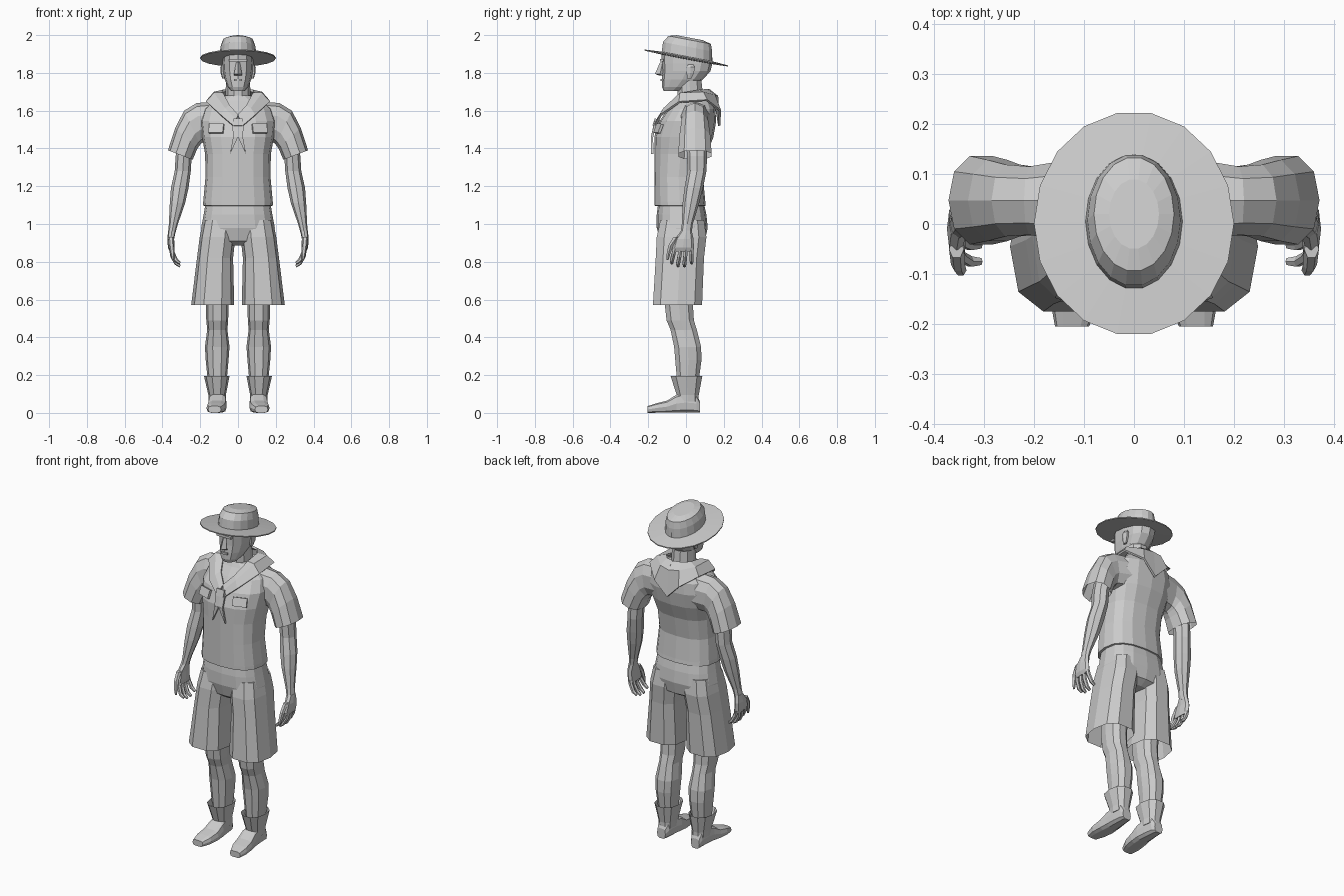
import bpy, bmesh
from math import cos, sin, pi
from mathutils import Vector, Matrix


def finish(name, bm, mirror=False, thick=0):
    bmesh.ops.recalc_face_normals(bm, faces=bm.faces[:])
    me = bpy.data.meshes.new(name)
    bm.to_mesh(me)
    bm.free()
    ob = bpy.data.objects.new(name, me)
    bpy.context.collection.objects.link(ob)
    if thick:
        s = ob.modifiers.new("Thickness", 'SOLIDIFY')
        s.thickness, s.offset = thick, 0
    if mirror:
        ob.modifiers.new("Mirror", 'MIRROR').merge_threshold = 0.0005
    return ob


# ring builders: each returns (centre, half axis u, half axis v)
def flat(x0, x1, y0, y1, z, slope=0):
    """Level ring; slope tips it along y."""
    cy, h = (y0 + y1) / 2, (y1 - y0) / 2
    return (Vector(((x0 + x1) / 2, cy, z + slope * cy)),
            Vector(((x1 - x0) / 2, 0, 0)), Vector((0, h, slope * h)))


def slanted(xa, za, xb, zb, y0, y1):
    """Ring spanning two points in the front view."""
    return (Vector(((xa + xb) / 2, (y0 + y1) / 2, (za + zb) / 2)),
            Vector(((xa - xb) / 2, 0, (za - zb) / 2)), Vector((0, (y1 - y0) / 2, 0)))


def upright(x0, x1, z0, z1, y):
    """Ring standing across the y axis."""
    return (Vector(((x0 + x1) / 2, y, (z0 + z1) / 2)),
            Vector(((x1 - x0) / 2, 0, 0)), Vector((0, 0, (z1 - z0) / 2)))


def loft(name, rings, n=12, p=1.0, caps=(True, True), mirror=False):
    """Skin over rings; p below 1 makes the section boxier."""
    bm = bmesh.new()
    sp = lambda t: (1 if t > 0 else -1) * (abs(t) ** p if abs(t) > 1e-6 else 0)
    rows = [[bm.verts.new(c + u * sp(cos(2 * pi * i / n)) + v * sp(sin(2 * pi * i / n)))
             for i in range(n)] for c, u, v in rings]
    for a, b in zip(rows, rows[1:]):
        for i in range(n):
            j = (i + 1) % n
            bm.faces.new((a[i], a[j], b[j], b[i]))
    if caps[0]:
        bm.faces.new(rows[0])
    if caps[1]:
        bm.faces.new(rows[-1])
    return finish(name, bm, mirror)


def block(name, loc, size, rx=0, rz=0, mirror=False):
    bm = bmesh.new()
    m = (Matrix.Translation(loc) @ Matrix.Rotation(rz, 4, 'Z') @ Matrix.Rotation(rx, 4, 'X')
         @ Matrix.Diagonal((*size, 1)))
    bmesh.ops.create_cube(bm, size=1, matrix=m)
    return finish(name, bm, mirror)


def sym(x, y0, y1, z, slope=0):
    return flat(-x, x, y0, y1, z, slope)


# hat, tipped back
T = -0.19
loft("hat", [sym(.08, -.11, .12, 1.872, T), sym(.2, -.223, .225, 1.876, T),
             sym(.2, -.223, .225, 1.882, T), sym(.097, -.13, .14, 1.888, T),
             sym(.093, -.124, .14, 1.94, T), sym(.08, -.095, .134, 1.978, T),
             sym(.05, -.05, .09, 1.99, T)], 18)

# head, neck and face
loft("neck", [sym(.08, -.05, .11, 1.58), sym(.066, -.048, .095, 1.67),
              sym(.064, -.05, .085, 1.76)], 10)
loft("head", [sym(.038, -.118, -.02, 1.705), sym(.054, -.127, .03, 1.725),
              sym(.07, -.128, .09, 1.765), sym(.079, -.126, .13, 1.81),
              sym(.081, -.128, .14, 1.85), sym(.08, -.13, .138, 1.91)], 12, .85)
loft("nose", [sym(.02, -.14, -.11, 1.785), sym(.021, -.164, -.11, 1.795),
              sym(.01, -.138, -.11, 1.855)], 4)
block("brow", (0, -.128, 1.866), (.095, .018, .014))
block("lips", (0, -.128, 1.762), (.04, .012, .012))
loft("ear", [flat(.07, .084, .005, .03, 1.77), flat(.07, .092, 0, .045, 1.80),
             flat(.07, .094, 0, .05, 1.83), flat(.07, .085, .01, .04, 1.845)], 6, mirror=True)

# shirt body
loft("shirt", [sym(.172, -.158, .095, 1.095), sym(.185, -.168, .105, 1.098),
               sym(.184, -.168, .102, 1.12), sym(.172, -.168, .09, 1.25),
               sym(.174, -.168, .11, 1.37), sym(.19, -.168, .145, 1.46),
               sym(.2, -.14, .16, 1.545), sym(.18, -.095, .155, 1.61),
               sym(.125, -.06, .135, 1.655), sym(.07, -.045, .1, 1.68)], 16, .78)
loft("sleeve", [slanted(.11, 1.65, .12, 1.44, -.04, .135), slanted(.22, 1.64, .19, 1.43, -.025, .118),
                slanted(.285, 1.60, .20, 1.42, -.028, .122), slanted(.332, 1.51, .215, 1.40, -.038, .132),
                slanted(.371, 1.39, .24, 1.34, -.045, .14)], 10, .9, (False, False), True)
block("pocket_flap", (.115, -.146, 1.505), (.08, .014, .05), -.35, .32, True)

# arm and hand
loft("arm", [flat(.215, .305, 0, .11, 1.47), flat(.245, .33, .005, .112, 1.36),
             flat(.25, .335, .008, .108, 1.28), flat(.262, .355, -.008, .09, 1.19),
             flat(.28, .361, -.018, .07, 1.11), flat(.318, .366, -.022, .036, 1.0),
             flat(.332, .37, -.03, .03, .95)], 8, mirror=True)
loft("palm", [flat(.33, .37, -.025, .03, .965), flat(.338, .374, -.06, .04, .92),
              flat(.335, .371, -.075, .042, .875), flat(.335, .362, -.07, .04, .855)],
     8, .8, mirror=True)
for k, (y, tip_y, drop) in enumerate([(-.055, -.075, .015), (-.027, -.042, 0),
                                      (.0, -.008, 0), (.027, .03, .015)]):
    r = .012
    loft("finger_%d" % (k + 1),
         [slanted(.366, .875, .34, .87, y - r, y + r),
          slanted(.358, .825 + drop, .335, .835 + drop, (y + tip_y) / 2 - r, (y + tip_y) / 2 + r),
          slanted(.335, .785 + drop, .32, .8 + drop, tip_y - r, tip_y + r),
          slanted(.31, .77 + drop, .303, .784 + drop, tip_y - .008, tip_y + .008)], 6, mirror=True)
loft("thumb", [flat(.34, .37, -.07, -.03, .93), flat(.338, .366, -.096, -.066, .885),
               flat(.335, .358, -.104, -.082, .84), flat(.338, .35, -.103, -.092, .81)],
     6, mirror=True)

# shorts
loft("shorts_hips", [sym(.09, -.1, .06, .885), sym(.185, -.135, .1, .91), sym(.195, -.155, .115, .98),
                     sym(.182, -.155, .108, 1.05), sym(.168, -.145, .09, 1.13)], 16, .78)
loft("shorts_leg", [flat(.012, .185, -.14, .1, 1.02), flat(.014, .203, -.16, .113, .93),
                    flat(.026, .217, -.165, .1, .82), flat(.02, .248, -.18, .09, .57)],
     10, .75, (True, False), True)

# legs and boots
loft("leg", [flat(.048, .175, -.12, .05, .72), flat(.05, .17, -.115, .04, .57),
             flat(.052, .168, -.106, .045, .49), flat(.056, .163, -.085, .06, .44),
             flat(.045, .175, -.066, .083, .35), flat(.05, .171, -.06, .085, .28),
             flat(.06, .16, -.05, .07, .17), flat(.065, .155, -.045, .065, .08)],
     10, .85, mirror=True)
loft("boot_cuff", [flat(.064, .155, -.052, .07, .06), flat(.064, .157, -.052, .07, .095),
                   flat(.045, .18, -.085, .09, .195)], 10, .85, (True, False), True)
loft("boot_foot", [upright(.085, .14, 0, .06, .074), upright(.074, .147, 0, .1, .055),
                   upright(.066, .152, 0, .11, 0), upright(.06, .156, 0, .098, -.05),
                   upright(.06, .163, 0, .066, -.1), upright(.068, .167, 0, .052, -.155),
                   upright(.09, .158, 0, .036, -.205)], 10, .6, mirror=True)

# neckerchief collar: three rows from neck to outer edge, front knot to back point
rows = [[(0, -.135, 1.575), (.01, -.152, 1.55), (.02, -.165, 1.515)],
        [(.045, -.095, 1.625), (.068, -.115, 1.61), (.09, -.135, 1.575)],
        [(.08, -.02, 1.69), (.125, -.03, 1.69), (.165, -.035, 1.645)],
        [(.08, .07, 1.705), (.125, .09, 1.695), (.16, .11, 1.655)],
        [(.045, .11, 1.71), (.06, .15, 1.68), (.08, .18, 1.60)],
        [(0, .12, 1.71), (0, .165, 1.675), (0, .176, 1.52)]]
bm = bmesh.new()
grid = [[bm.verts.new(v) for v in r] for r in rows]
for a, b in zip(grid, grid[1:]):
    for i in range(2):
        bm.faces.new((a[i], a[i + 1], b[i + 1], b[i]))
finish("neckerchief_collar", bm, True, .012)

# neckerchief tails and knot
bm = bmesh.new()
bm.faces.new([bm.verts.new(v) for v in [(0, -.16, 1.55), (.03, -.16, 1.54), (.026, -.18, 1.46),
                                        (0, -.18, 1.46)]])
bm.faces.new([bm.verts.new(v) for v in [(0, -.18, 1.46), (.026, -.18, 1.46), (.042, -.178, 1.37)]])
finish("neckerchief_tails", bm, True, .012)
block("neckerchief_knot", (0, -.155, 1.535), (.05, .035, .04), -.3)
